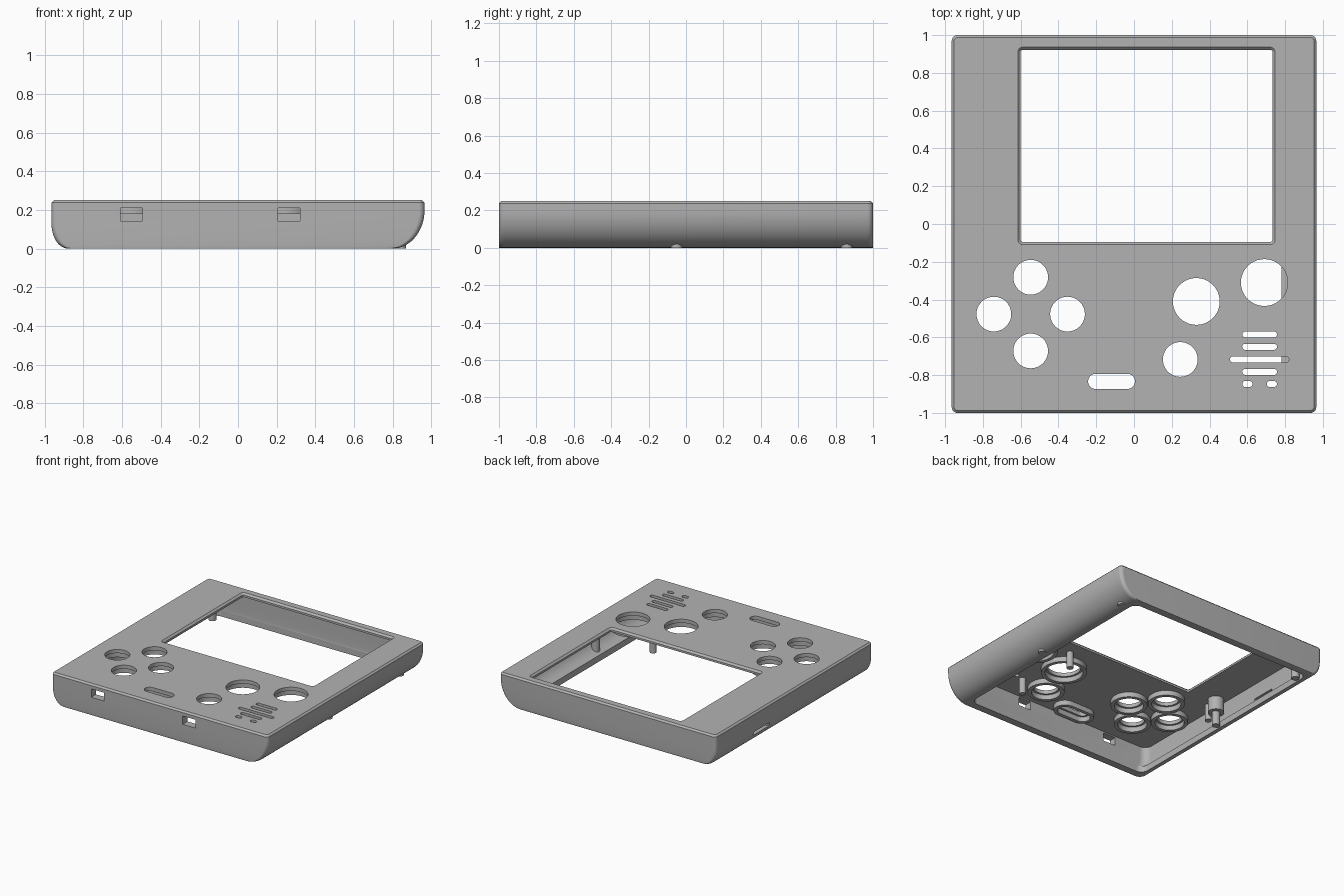
import bpy, bmesh, math

if "Cube" in bpy.data.objects:
    bpy.data.objects.remove(bpy.data.objects["Cube"])

grey = bpy.data.materials.new("shell_grey")
grey.use_nodes = True
grey.diffuse_color = (0.45, 0.45, 0.45, 1)
grey.node_tree.nodes["Principled BSDF"].inputs["Base Color"].default_value = grey.diffuse_color

TOP, PLATE = 0.25, 0.22


def rounded_rect(x0, x1, y0, y1, r, n=10):
    centres = [(x1 - r, y1 - r), (x0 + r, y1 - r), (x0 + r, y0 + r), (x1 - r, y0 + r)]
    pts = []
    for q, (cx, cy) in enumerate(centres):
        for i in range(n + 1):
            a = math.pi / 2 * (q + i / n)
            pts.append((cx + r * math.cos(a), cy + r * math.sin(a)))
    return pts


def loft(bm, levels, closed=False):
    """Skin rounded rectangles given as (z, rectangle); cap the ends or join them."""
    loops = [[bm.verts.new((x, y, z)) for x, y in rounded_rect(*rect)] for z, rect in levels]
    pairs = list(zip(loops, loops[1:]))
    if closed:
        pairs.append((loops[-1], loops[0]))
    else:
        bm.faces.new(loops[0])
        bm.faces.new(loops[-1])
    for a, b in pairs:
        for i in range(len(a)):
            j = (i + 1) % len(a)
            bm.faces.new((a[i], a[j], b[j], b[i]))


def make_object(name, bm):
    bmesh.ops.remove_doubles(bm, verts=bm.verts, dist=1e-5)
    bmesh.ops.recalc_face_normals(bm, faces=bm.faces)
    mesh = bpy.data.meshes.new(name)
    bm.to_mesh(mesh)
    bm.free()
    mesh.materials.append(grey)
    obj = bpy.data.objects.new(name, mesh)
    bpy.context.collection.objects.link(obj)
    return obj


def smooth(obj):
    bpy.ops.object.select_all(action='DESELECT')
    obj.select_set(True)
    bpy.context.view_layer.objects.active = obj
    bpy.ops.object.shade_smooth_by_angle(angle=math.radians(30))


def cut(obj, bm):
    cutter = make_object("cutter", bm)
    cutter.hide_render = True
    mod = obj.modifiers.new("cut", 'BOOLEAN')
    mod.operation, mod.solver, mod.object = 'DIFFERENCE', 'EXACT', cutter
    bpy.context.view_layer.objects.active = obj
    bpy.ops.object.modifier_apply(modifier=mod.name)
    bpy.data.objects.remove(cutter)


def grow(rect, d):
    x0, x1, y0, y1, r = rect
    return (x0 - d, x1 + d, y0 - d, y1 + d, r + d)


def pill(x0, x1, y, r):
    return (x0, x1, y - r, y + r, r)


def disc(x, y, r):
    return pill(x - r, x + r, y, r)


def arc(z, height, reach):
    """Sideways reach of an elliptical lower edge at height z."""
    return reach * math.sqrt(max(0, 1 - max(0, 1 - z / height) ** 2))


# Outer body: small curve along one side edge, broad curve along the other
def body_rect(z):
    return (-0.88 - arc(z, 0.13, 0.085), 0.80 + arc(z, 0.2, 0.165), -1, 1, 0.03)


heights = [0.2 * (1 - math.cos(math.pi / 2 * i / 16)) for i in range(17)]
full = body_rect(TOP)
levels = [(z, body_rect(z)) for z in heights]
levels += [(TOP - 0.013, full), (TOP, grow(full, -0.013))]
bm = bmesh.new()
loft(bm, levels)
shell = make_object("shell", bm)

# Open cavity underneath
floor = 0.05
levels = [(-0.1, (-0.87, 0.78, -0.94, 0.94, 0.06))]
for i in range(13):
    z = floor + (PLATE - floor) * (1 - math.cos(math.pi / 2 * i / 12))
    levels.append((z, (-0.87 - arc(z - floor, 0.08, 0.035),
                       0.78 + arc(z - floor, 0.15, 0.125), -0.94, 0.94, 0.06)))
bm = bmesh.new()
loft(bm, levels)
cut(shell, bm)

# Screen window with a chamfered rim
bm = bmesh.new()
window = (-0.601, 0.733, -0.095, 0.922, 0.012)
loft(bm, [(0.1, window), (TOP - 0.014, window),
          (TOP, grow(window, 0.014)), (0.3, grow(window, 0.014))])

# Button holes, slots and speaker grille
buttons = [disc(-0.547 + dx, -0.477 + dy, 0.092)
           for dx, dy in ((0.195, 0), (-0.195, 0), (0, 0.195), (0, -0.195))]
buttons += [disc(0.33, -0.41, 0.124), disc(0.69, -0.31, 0.124), disc(0.245, -0.717, 0.092),
            pill(-0.243, 0.005, -0.833, 0.04)]
grille = [pill(0.573, 0.757, y, 0.016) for y in (-0.585, -0.65, -0.783)]
grille += [pill(0.508, 0.82, -0.717, 0.016),
           pill(0.573, 0.627, -0.847, 0.016), pill(0.703, 0.757, -0.847, 0.016)]
for rect in buttons + grille:
    loft(bm, [(0.13, rect), (0.3, rect)])

# Latch openings in the front wall and a switch slot in the side wall
for x in (-0.608, 0.207):
    latch = (x, x + 0.113, -1.1, -0.93, 0.001)
    loft(bm, [(0.143, latch), (0.21, latch)])
slot = (-1.05, -0.86, 0.31, 0.51, 0.001)
loft(bm, [(0.065, slot), (0.095, slot)])
cut(shell, bm)
smooth(shell)

# Guide collars beneath the buttons
bm = bmesh.new()
for rect in buttons:
    outer, inner = grow(rect, 0.044), grow(rect, 0.016)
    top = PLATE + 0.005
    loft(bm, [(0.18, outer), (top, outer), (top, inner), (0.18, inner)], True)
smooth(make_object("button_collars", bm))

# Screw posts and shorter support pins
bm = bmesh.new()
for x, y, r, z in ((0.84, -0.05, 0.03, 0), (0.84, 0.86, 0.03, 0), (-0.83, 0.86, 0.03, 0),
                   (-0.83, -0.05, 0.03, 0), (-0.84, -0.15, 0.025, 0.09),
                   (0.44, -0.21, 0.025, 0.09), (0.46, -0.73, 0.025, 0.09)):
    loft(bm, [(z, disc(x, y, r)), (PLATE + 0.005, disc(x, y, r))])
smooth(make_object("posts", bm))

# Thick boss around one screw post
bm = bmesh.new()
boss = disc(-0.83, -0.05, 0.06)
loft(bm, [(0.11, boss), (PLATE + 0.005, boss)])
smooth(make_object("boss", bm))
